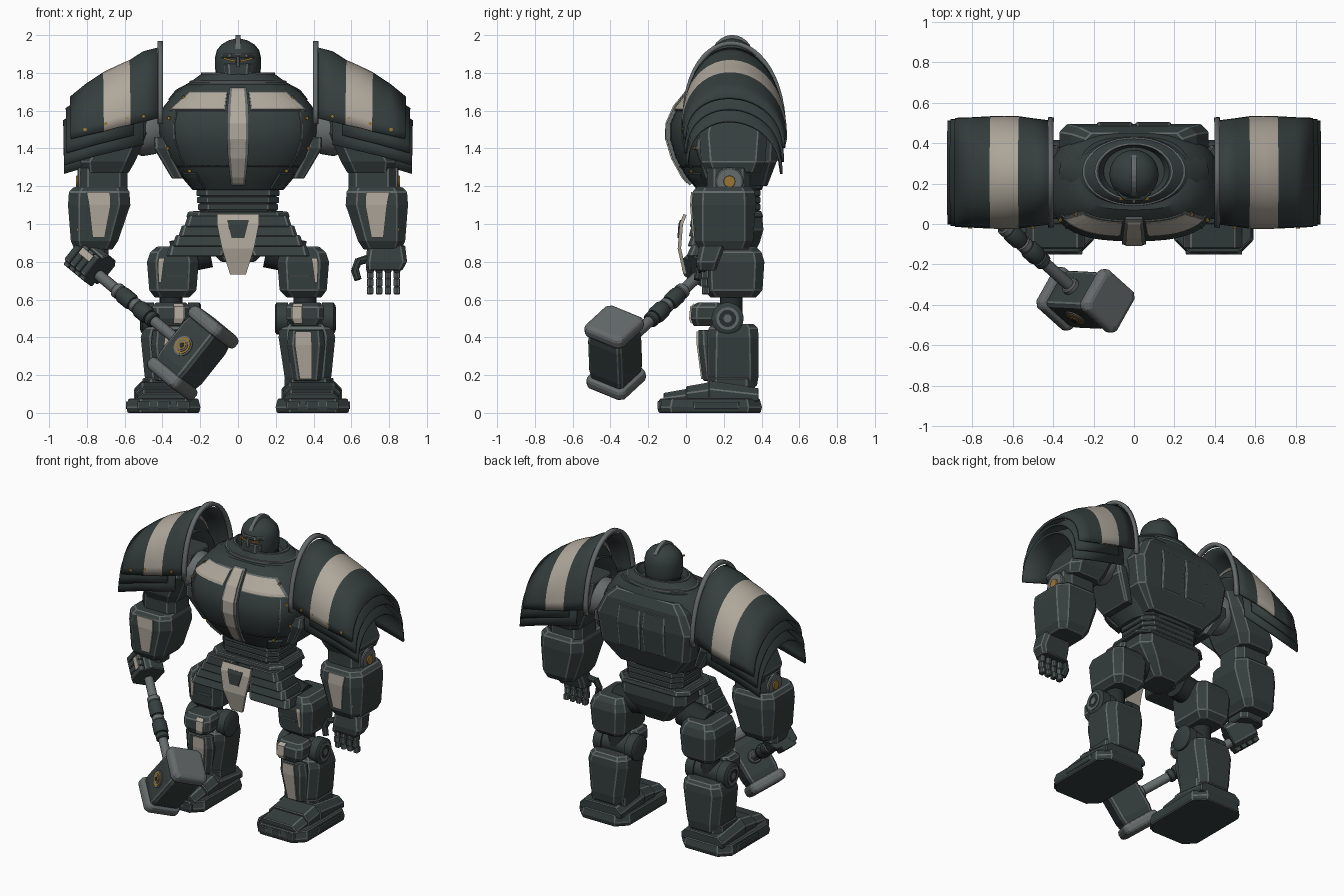
import bpy, bmesh, math
from mathutils import Vector, Matrix

if "Cube" in bpy.data.objects:
    bpy.data.objects.remove(bpy.data.objects["Cube"])

def material(name, c):
    m = bpy.data.materials.new(name)
    m.diffuse_color = (*c, 1)
    m.use_nodes = True
    m.node_tree.nodes["Principled BSDF"].inputs["Base Color"].default_value = m.diffuse_color
    return m

DARK = material("dark_steel", (0.036, 0.049, 0.048))
TRIM = material("worn_edge", (0.12, 0.14, 0.138))
CREAM = material("cream_paint", (0.43, 0.39, 0.33))
GREY = material("grey_metal", (0.13, 0.145, 0.145))
GOLD = material("brass", (0.33, 0.18, 0.035))
BLACK = material("black_joint", (0.02, 0.026, 0.026))

def mk(name, vs, fs, mat, bev=0.0, mir=False, smooth=False, solid=0.0, M=None, fm=None, mats=None):
    """Mesh object; bevels take the worn edge colour on dark parts."""
    me = bpy.data.meshes.new(name)
    me.from_pydata([tuple(M @ Vector(v)) if M else tuple(v) for v in vs], [], fs)
    for m in mats or [mat, TRIM if mat == DARK else mat]:
        me.materials.append(m)
    if fm:
        for p, i in zip(me.polygons, fm):
            p.material_index = i
    bm = bmesh.new()
    bm.from_mesh(me)
    bmesh.ops.recalc_face_normals(bm, faces=bm.faces)
    bm.to_mesh(me)
    bm.free()
    if smooth:
        me.shade_smooth()
        me.set_sharp_from_angle(angle=0.6)
    ob = bpy.data.objects.new(name, me)
    bpy.context.collection.objects.link(ob)
    if solid:
        s = ob.modifiers.new("thickness", 'SOLIDIFY')
        s.thickness, s.offset = solid, 0
    if bev:
        b = ob.modifiers.new("edges", 'BEVEL')
        b.width, b.segments, b.limit_method, b.angle_limit, b.material = bev, 1, 'ANGLE', 0.5, 1
    if mir:
        ob.modifiers.new("mirror", 'MIRROR')
    return ob

def loft(name, rings, mat, closed=True, caps=True, **k):
    n = len(rings[0])
    vs = [p for r in rings for p in r]
    fs = [(j*n+i, j*n+(i+1) % n, (j+1)*n+(i+1) % n, (j+1)*n+i)
          for j in range(len(rings)-1) for i in range(n if closed else n-1)]
    if closed and caps:
        fs += [tuple(range(n)), tuple(range((len(rings)-1)*n, len(rings)*n))]
    return mk(name, vs, fs, mat, **k)

def prism(name, secs, mat=DARK, k=0.35, bev=0.005, **kw):
    """Chamfered-rectangle sections (z, cx, cy, hx, hy)."""
    rings = []
    for z, cx, cy, a, b in secs:
        c = k * min(a, b)
        rings.append([(cx+x, cy+y, z) for x, y in ((a, c-b), (a, b-c), (a-c, b), (c-a, b),
                                                   (-a, b-c), (-a, c-b), (c-a, -b), (a-c, -b))])
    return loft(name, rings, mat, bev=bev, **kw)

def box(name, c, h, mat=DARK, **kw):
    x, y, z = c
    return prism(name, [(z-h[2], x, y, h[0], h[1]), (z+h[2], x, y, h[0], h[1])], mat, **kw)

def lathe(name, p, d, prof, mat, n=20, **kw):
    """Profile (t, r) turned around direction d from p."""
    M = Matrix.Translation(p) @ Vector(d).to_track_quat('Z', 'Y').to_matrix().to_4x4()
    rings = [[(r*math.cos(2*math.pi*i/n), r*math.sin(2*math.pi*i/n), t) for i in range(n)] for t, r in prof]
    return loft(name, rings, mat, M=M, smooth=True, **kw)

def surf(secs, z, f, n=None):
    """Point on the front of a lofted part at height z and width fraction f."""
    for s, t in zip(secs, secs[1:]):
        if s[0] <= z <= t[0]:
            u = (z-s[0]) / (t[0]-s[0])
            _, cx, cy, a, b = [p+(q-p)*u for p, q in zip(s, t)]
            return (cx+f*a, cy-b*((1-abs(f)**n)**(1/n) if n else 1), z)

def panel(name, secs, z0, z1, f0, f1, mat, n=None, off=0.004, t=0.009, mir=True, low=None):
    """Thin plate on a front surface; low gives other side fractions at the bottom."""
    zs = sorted({z0, z1} | {s[0] for s in secs if z0 < s[0] < z1})
    rows = []
    for z in zs:
        u = (z-z0) / (z1-z0)
        a, b = [q+(p-q)*u for p, q in zip((f0, f1), low or (f0, f1))]
        pts = [surf(secs, z, a+(b-a)*i/8, n) for i in range(9)]
        rows.append([(x, y-off, w) for x, y, w in pts])
    return loft(name, rows, mat, closed=False, solid=t, mir=mir)

# Torso barrel
table = [(1.18, .24, .06, .40), (1.25, .30, .0, .43), (1.35, .38, -.055, .46), (1.45, .415, -.085, .47),
         (1.53, .42, -.085, .47), (1.62, .395, -.045, .46), (1.70, .33, .02, .45), (1.74, .27, .07, .43)]
TORSO = [(z, 0, (f+b)/2, hx, (b-f)/2) for z, hx, f, b in table]
N = 2.8
def sgn(v, e):
    return math.copysign(abs(v)**e, v)
rings = [[(a*sgn(math.cos(q*math.pi/24), 2/N), cy+b*sgn(math.sin(q*math.pi/24), 2/N), z) for q in range(48)]
         for z, _, cy, a, b in TORSO]
loft("torso", rings, DARK, smooth=True)
panel("chest_stripe_frame", TORSO, 1.21, 1.715, -.14, .14, GREY, N, .008, .02, False)
panel("chest_stripe", TORSO, 1.22, 1.71, -.10, .10, CREAM, N, .017, .016, False)
panel("chest_panel_frame", TORSO, 1.60, 1.70, .16, .78, TRIM, N, .003, low=(.16, .9))
panel("chest_panel", TORSO, 1.606, 1.694, .18, .75, CREAM, N, .007, low=(.18, .87))
panel("chest_seam", TORSO, 1.30, 1.307, .14, .93, BLACK, N, .003, .006)
panel("chest_side_seam", TORSO, 1.21, 1.59, .80, .815, TRIM, N, .003, .006)
panel("belly_tab", TORSO, 1.19, 1.27, .7, .92, DARK, N, .008, .02)
for z, f in ((1.56, .88), (1.40, .93), (1.67, .8), (1.28, .78)):
    lathe("chest_bolt", surf(TORSO, z, f, N), (.4, -1, 0), [(-.01, .009), (.012, .009)], GOLD, 8, mir=True)
prism("side_plate", [(1.24, .32, .22, .03, .12), (1.40, .405, .22, .04, .17), (1.46, .41, .22, .035, .16)], mir=True)

# Back armour
prism("back_plate", [(1.20, 0, .37, .22, .06), (1.33, 0, .38, .34, .10), (1.52, 0, .38, .37, .115),
                     (1.64, 0, .38, .31, .10), (1.70, 0, .37, .24, .08)])
for x in (-.095, .095):
    prism("back_panel", [(1.33, x, .40, .085, .085), (1.50, x, .40, .09, .105), (1.61, x, .40, .085, .087)], k=.1)

# Collar and neck
def ell(z, a, b, y=.26):
    return [(a*math.cos(i*math.pi/18), y+b*math.sin(i*math.pi/18), z) for i in range(36)]
loft("collar", [ell(1.66, .37, .20), ell(1.71, .33, .185), ell(1.75, .255, .165), ell(1.79, .20, .15),
                ell(1.80, .175, .135), ell(1.75, .15, .12)], DARK, smooth=True)
for a, z in ((.256, 1.754), (.195, 1.797)):
    loft("collar_ring", [ell(z-.006, a, a*.5+.042), ell(z+.004, a, a*.5+.042), ell(z+.005, a-.01, a*.5+.034)],
         TRIM, caps=False)

lathe("neck", (0, .25, 1.7), (0, 0, 1), [(0, .10), (.04, .12), (.06, .11), (.08, .115), (.12, .09)], BLACK)

# Head
lathe("helmet", (0, .245, 1.73), (0, 0, 1), [(0, .085), (.03, .108), (.07, .12), (.15, .122), (.19, .112),
                                            (.22, .088), (.242, .05), (.252, .012)], DARK, 24)
prism("face_plate", [(1.74, 0, .19, .045, .06), (1.79, 0, .19, .07, .075), (1.85, 0, .19, .075, .072)])
prism("brow", [(1.878, 0, .2, .09, .085), (1.90, 0, .2, .085, .08)], k=.5)
mk("eye_slit", [(.012, .117, 1.856), (.075, .125, 1.872), (.075, .125, 1.882), (.012, .117, 1.866)],
   [(0, 1, 2, 3)], GOLD, mir=True, solid=.009)
box("nose_guard", (0, .115, 1.86), (.008, .012, .03), GREY, bev=.002)
arc = [math.radians(-25+i*14) for i in range(13)]
loft("crest", [[(x, .245-r*.95*math.cos(q), 1.86+(r+.014)*math.sin(q)) for x, r in
                ((-.013, .10), (-.013, .127), (.013, .127), (.013, .10))] for q in arc], GREY)

# Waist, belt and pelvis
box("waist_core", (0, .24, 1.13), (.205, .15, .09), bev=0)
for i in range(4):
    box("waist_ring", (0, .24, 1.09+.037*i), (.212+.004*i, .155, .0165), bev=.004)
prism("belt", [(1.035, 0, .23, .275, .18), (1.065, 0, .23, .265, .17)])
prism("pelvis", [(.80, 0, .24, .09, .10), (.90, 0, .25, .19, .14), (.97, 0, .25, .25, .16), (1.07, 0, .25, .24, .15)])
for i in range(4):
    xo, z = .265+.032*i, 1.045-.052*i
    prism("skirt_plate", [(z-.06, (xo+.09)/2, .12, (xo-.05)/2, .10+.006*i), (z, (xo+.05)/2, .12, (xo-.05)/2, .09)],
          k=.2, mir=True)

# Loincloth
LOIN = [(.735, 0, .0, .042, .005), (.87, 0, -.03, .085, .005), (1.0, 0, -.02, .112, .005), (1.05, 0, .0, .11, .005)]
panel("loincloth", LOIN, .735, 1.05, -1, 1, CREAM, None, 0, .018, False)
panel("loincloth_inset", LOIN, .925, 1.02, -.5, .5, DARK, None, .011, .008, False, low=(-.35, .35))

# Legs
lathe("hip_joint", (.15, .24, .86), (1, 0, -.2), [(0, .09), (.2, .09)], BLACK, mir=True)
THIGH = [(.61, .35, .25, .09, .12), (.65, .345, .25, .125, .155), (.80, .345, .25, .137, .165),
         (.85, .345, .25, .12, .15), (.88, .34, .25, .09, .12)]
prism("thigh", THIGH, mir=True)
panel("thigh_stripe", THIGH, .69, .82, .32, .56, CREAM, low=(.48, .6))
panel("thigh_band", THIGH, .72, .73, -.6, .3, TRIM)
lathe("knee_link", (.355, .24, .5), (0, 0, 1), [(0, .06), (.14, .06)], BLACK, mir=True)
lathe("knee_joint", (.195, .22, .5), (1, 0, 0), [(0, .07), (.01, .085), (.07, .085), (.07, .075), (.25, .075),
                                              (.25, .085), (.31, .085), (.32, .07)], DARK, 24, mir=True)
lathe("knee_ring", (.51, .22, .5), (1, 0, 0), [(0, .06), (.009, .06), (.009, .045), (.003, .045)], TRIM, 24, mir=True)
lathe("knee_inset", (.51, .22, .5), (1, 0, 0), [(0, .045), (.006, .045)], BLACK, 24, mir=True)
lathe("knee_hub", (.51, .22, .5), (1, 0, 0), [(0, .022), (.01, .022)], TRIM, 16, mir=True)
KNEE = [(.46, .355, .11, .07, .07), (.50, .355, .11, .10, .085), (.56, .355, .11, .10, .08), (.585, .355, .12, .08, .06)]
prism("knee_cap", KNEE, mir=True)
panel("knee_stripe", KNEE, .475, .575, -.7, -.15, CREAM)
SHIN = [(.14, .37, .25, .115, .125), (.20, .37, .25, .125, .135), (.40, .365, .25, .15, .135),
        (.45, .36, .25, .14, .13), (.47, .36, .25, .12, .11)]
prism("shin", SHIN, mir=True)
GUARD = [(.17, .365, .17, .075, .08), (.36, .36, .15, .10, .085), (.44, .36, .14, .09, .075)]
prism("shin_guard", GUARD, mir=True)
panel("shin_stripe", GUARD, .18, .43, -.62, .3, CREAM, low=(-.5, .35))

# Feet
prism("sole", [(0, .395, .125, .19, .27), (.03, .395, .125, .196, .277), (.075, .395, .125, .185, .265)], k=.36, mir=True)
for y0, y1, w, z0, z1 in ((-.12, .02, .145, .105, .13), (.0, .14, .155, .14, .165), (.12, .385, .16, .17, .13)):
    loft("foot_plate", [[(.39+s*w*p, y, q) for s, p, q in ((1, 1, .06), (1, 1, z*.75), (1, .75, z), (-1, .75, z),
                                                         (-1, 1, z*.75), (-1, 1, .06))]
                        for y, z in ((y0, z0), (y1, z1))], DARK, bev=.005, mir=True)
box("ankle", (.375, .24, .15), (.13, .125, .035), mir=True)
for i in range(3):
    box("sole_tread", (.29+.105*i, -.14, .04), (.035, .012, .022), mir=True, bev=.004)
box("sole_side_tread", (.582, .16, .04), (.012, .12, .02), mir=True, bev=.004)

# Pauldrons: tilted half-arches (x, base z, height, half depth)
def shell(name, st, t, mats, fm, n=24):
    rows = []
    for x, zb, h, r in st:
        row = []
        for i in range(n+1):
            q = math.pi*i/n
            dy = -r*math.cos(q)
            row.append((x, .255+dy, zb+h*math.sin(q)**.9-.1*(dy+r)*.9))
        rows.append(row)
    loft(name, rows, mats[0], closed=False, solid=t, mats=mats, smooth=True, mir=True,
         fm=[k for k in fm for _ in range(n)])

shell("pauldron", [(.42, 1.56, .39, .25), (.50, 1.54, .39, .26), (.57, 1.525, .36, .27), (.64, 1.51, .345, .272),
                   (.71, 1.49, .33, .27), (.80, 1.47, .29, .265), (.885, 1.45, .24, .262)], .016,
      [DARK, CREAM], [0, 0, 1, 1, 0, 0])
shell("pauldron_rim", [(.398, 1.53, .45, .26), (.425, 1.53, .45, .263)], .024, [GREY], [0])
shell("pauldron_middle", [(.55, 1.47, .37, .248), (.75, 1.42, .32, .253), (.908, 1.375, .255, .258)], .014, [DARK], [0, 0])
shell("pauldron_lower", [(.50, 1.42, .35, .235), (.75, 1.36, .31, .242), (.922, 1.31, .255, .25)], .014, [DARK], [0, 0])
for x, z in ((.50, 1.57), (.59, 1.555), (.70, 1.53), (.81, 1.50)):
    lathe("pauldron_bolt", (x, -.008, z), (0, -1, 0), [(0, .01), (.014, .01)], GOLD, 8, mir=True)

# Arms
lathe("shoulder_ball", (.40, .24, 1.50), (1, 0, -.1), [(0, .10), (.05, .125), (.12, .13), (.2, .09)], GREY, mir=True)
prism("upper_arm", [(1.27, .70, .25, .12, .14), (1.33, .69, .25, .145, .17), (1.48, .62, .25, .14, .18),
                    (1.62, .56, .25, .09, .13)], mir=True)
box("elbow_block", (.71, .225, 1.235), (.125, .115, .065), mir=True)
lathe("elbow_disc", (.82, .23, 1.225), (1, 0, 0), [(0, .075), (.025, .075), (.03, .068)], GREY, mir=True)
lathe("elbow_hub", (.845, .23, 1.225), (1, 0, 0), [(0, .032), (.013, .03)], GOLD, mir=True)
FORE = [(.865, .765, .20, .10, .13), (.91, .76, .20, .125, .155), (1.10, .735, .20, .165, .17),
        (1.17, .735, .20, .16, .165), (1.195, .73, .20, .14, .145)]
prism("forearm", FORE, mir=True)
panel("forearm_stripe", FORE, .93, 1.17, -.36, .42, CREAM, low=(-.4, .1))
lathe("forearm_bolt", (.835, .06, .97), (.5, -1, 0), [(0, .01), (.018, .01)], GOLD, 8, mir=True)

# Open hand
prism("palm", [(.755, .775, .11, .095, .05), (.80, .785, .115, .11, .06), (.885, .785, .14, .10, .07)])
for i in range(4):
    x = .70+.047*i
    for z, y, h in ((.735, .10, .024), (.69, .095, .022), (.648, .105, .02)):
        box("finger", (x, y, z), (.017, .021, h), bev=.004)
    lathe("knuckle", (x, .075, .76), (0, -1, 0), [(-.03, .022), (.01, .02)], BLACK, 10)
for a, b in (((.70, .10, .82), (.635, .08, .80)), ((.64, .08, .81), (.618, .07, .755)), ((.618, .07, .76), (.635, .06, .705))):
    d = Vector(b)-Vector(a)
    lathe("thumb", a, d, [(0, .022), (d.length, .02)], DARK, 8)

# War hammer and gripping fist
L = Vector((.62, -.03, .78)).normalized()
D = Vector((.62, -.56, -.52)).normalized()
D = (D-L*D.dot(L)).normalized()
W = L.cross(D)
HEAD = Vector((-.24, -.375, .318))
def frame(x, y, z, p):
    return Matrix.Translation(p) @ Matrix((x, y, z)).transposed().to_4x4()
MH = frame(D, W, L, HEAD)
prism("hammer_body", [(-.15, 0, 0, .10, .10), (-.10, 0, 0, .108, .108), (.10, 0, 0, .108, .108), (.15, 0, 0, .10, .10)],
      M=MH, k=.15)
for s in (-1, 1):
    prism("hammer_cap", [(s*.14, 0, 0, .112, .112), (s*.155, 0, 0, .124, .124), (s*.195, 0, 0, .124, .124),
                         (s*.212, 0, 0, .105, .105)], GREY, M=MH, k=.2, bev=.008)
for r, t, m in ((.055, .114, GREY), (.046, .118, GOLD), (.034, .121, GREY), (.024, .124, GOLD), (.014, .127, BLACK)):
    lathe("hammer_medallion", HEAD, -W, [(.09, r), (t, r)], m)
S = HEAD-D*.82
lathe("hammer_shaft", S, D, [(-.04, .03), (.73, .03)], GREY, 12)
for t, h, r, m in ((-.05, .03, .042, DARK), (.0, .015, .036, GREY), (.20, .02, .042, GREY), (.27, .05, .046, DARK),
                   (.345, .02, .04, GREY), (.41, .045, .048, DARK), (.48, .02, .042, DARK), (.705, .02, .045, GREY)):
    lathe("shaft_collar", S+D*t, D, [(-h, r*.85), (-h*.7, r), (h*.7, r), (h, r*.85)], m, 12)
MF = frame(W, L, D, Vector((-.785, .10, .80)))
box("fist", (.02, .01, 0), (.07, .08, .085), M=MF)
for i in range(4):
    z = -.066+.044*i
    box("curled_finger", (-.055, -.01, z), (.025, .065, .02), M=MF, bev=.003)
    box("finger_tip", (-.01, -.075, z), (.05, .022, .019), M=MF, bev=.003)
box("fist_plate", (-.081, .02, .01), (.004, .02, .045), CREAM, M=MF, bev=0)
box("wrist", (-.775, .17, .86), (.09, .09, .04))
